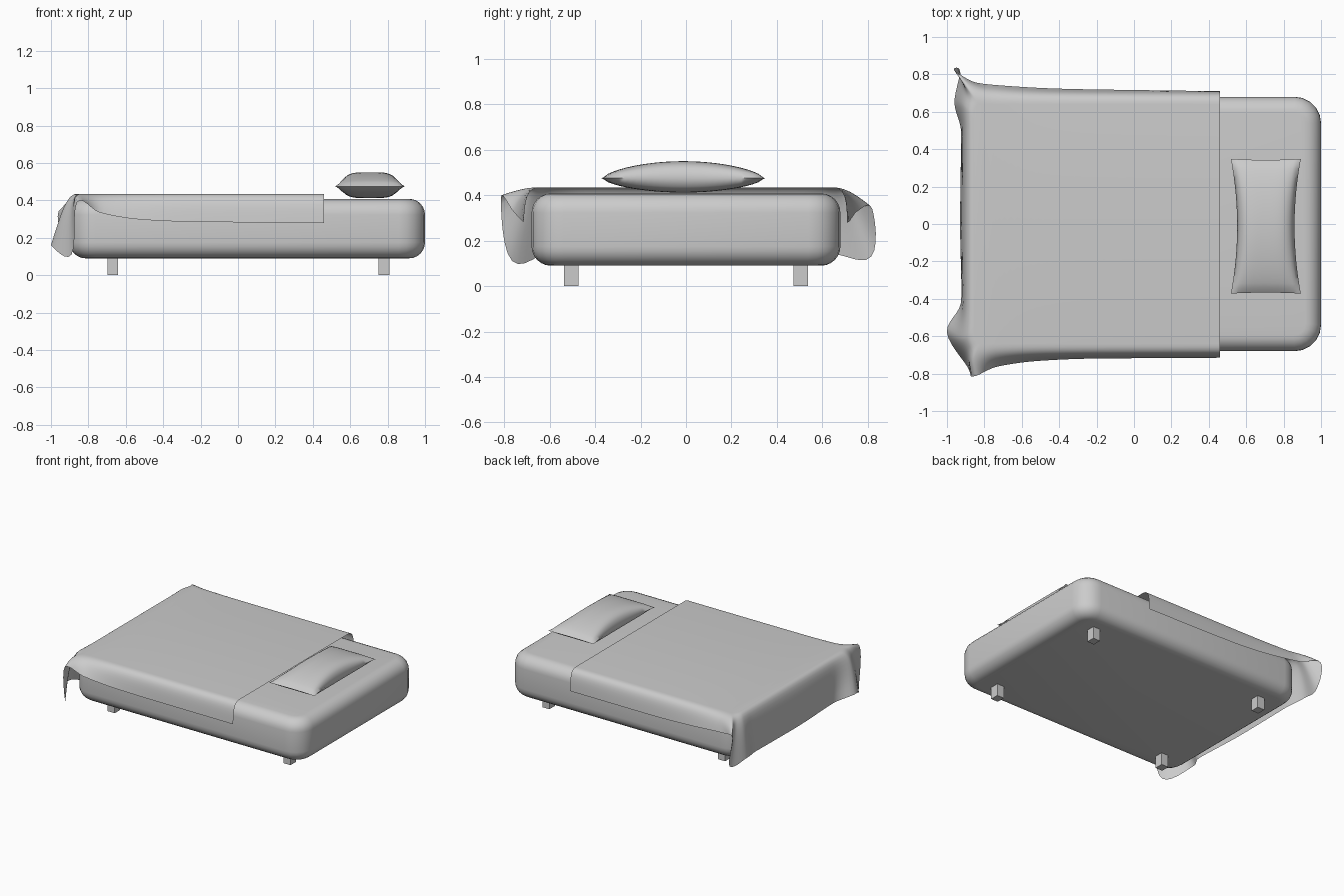
import bpy, bmesh
from mathutils import Vector

if "Cube" in bpy.data.objects:
    bpy.data.objects.remove(bpy.data.objects["Cube"], do_unlink=True)

grey = bpy.data.materials.new("plain grey")
grey.use_nodes = True
COLOR = (0.6, 0.6, 0.6, 1)
grey.diffuse_color = COLOR
grey.node_tree.nodes["Principled BSDF"].inputs["Base Color"].default_value = COLOR


def finish(name, bm, smooth=None):
    mesh = bpy.data.meshes.new(name)
    bm.to_mesh(mesh)
    bm.free()
    ob = bpy.data.objects.new(name, mesh)
    bpy.context.collection.objects.link(ob)
    mesh.materials.append(grey)
    if smooth:
        bpy.ops.object.select_all(action='DESELECT')
        ob.select_set(True)
        bpy.context.view_layer.objects.active = ob
        bpy.ops.object.shade_smooth_by_angle(angle=smooth)
    return ob


def box(center, size):
    bm = bmesh.new()
    bmesh.ops.create_cube(bm, size=1)
    for v in bm.verts:
        v.co = Vector(center) + v.co * Vector(size)
    return bm


# Mattress: rounded in plan, then softened along top and bottom
bm = box((0.05, 0, 0.25), Vector((1.9, 1.36, 0.32)))
for v in bm.verts:
    v.co.z = 0.09 if v.co.z < 0.25 else 0.408
upright = [e for e in bm.edges if abs(e.verts[0].co.z - e.verts[1].co.z) > 0.1]
bmesh.ops.bevel(bm, geom=upright, offset=0.14, segments=5, profile=0.5, affect='EDGES')
rims = [e for e in bm.edges if abs(e.verts[0].co.z - e.verts[1].co.z) < 0.01]
bmesh.ops.bevel(bm, geom=rims, offset=0.085, segments=6, profile=0.5, affect='EDGES')
finish("mattress", bm, 0.7)

# Legs
for x, end in ((-0.67, "foot"), (0.78, "head")):
    for y, side in ((-0.505, "right"), (0.505, "left")):
        ob = finish(f"{end}_leg_{side}", box((x, y, 0.055), (0.058, 0.064, 0.11)))

# Pillow: two bulging sheets sharing a pinched seam
bm = bmesh.new()
for side, bulge in ((1, 0.062), (-1, 0.05)):
    new = bmesh.ops.create_grid(bm, x_segments=20, y_segments=28, size=1)["verts"]
    for v in new:
        a, b = v.co.x, v.co.y
        puff = bulge * (1 - a ** 4) ** 0.6 * (1 - b * b) ** 0.85
        rim = 0.013 * (1 - a ** 8) ** 0.5 * (1 - b ** 8) ** 0.5
        v.co = (0.705 + 0.187 * a * (1 - 0.18 * (1 - b * b)),
                -0.012 + 0.36 * b * (1 - 0.015 * (1 - a * a)),
                0.475 + side * (puff + rim))
    if side < 0:
        bmesh.ops.reverse_faces(bm, faces=list({f for v in new for f in v.link_faces}))
bmesh.ops.remove_doubles(bm, verts=bm.verts, dist=0.0005)
finish("pillow", bm, 1.2)

# Blanket: each station is the top edge (x, y) and the hem below it (x, y, z)
TOP = 0.435
stations = [
    ((0.46, -0.64), (0.46, -0.715, 0.28)),
    ((-0.25, -0.64), (-0.25, -0.72, 0.285)),
    ((-0.55, -0.64), (-0.55, -0.735, 0.30)),
    ((-0.74, -0.64), (-0.74, -0.765, 0.335)),
    ((-0.82, -0.64), (-0.86, -0.815, 0.39)),
    ((-0.85, -0.62), (-0.89, -0.765, 0.11)),
    ((-0.86, -0.57), (-1.0, -0.58, 0.16)),
    ((-0.86, -0.42), (-0.925, -0.42, 0.13)),
    ((-0.86, 0), (-0.93, 0, 0.12)),
    ((-0.86, 0.48), (-0.925, 0.5, 0.12)),
    ((-0.86, 0.58), (-0.96, 0.65, 0.14)),
    ((-0.85, 0.62), (-0.93, 0.815, 0.13)),
    ((-0.82, 0.64), (-0.96, 0.82, 0.34)),
    ((-0.74, 0.64), (-0.84, 0.755, 0.33)),
    ((-0.55, 0.64), (-0.55, 0.73, 0.30)),
    ((-0.25, 0.64), (-0.25, 0.72, 0.285)),
    ((0.46, 0.64), (0.46, 0.71, 0.28)),
]


def spline(points, steps):
    """Smooth path through the points, with tangents limited by the short side."""
    def tangent(i):
        if i in (0, len(points) - 1):
            return Vector((0, 0, 0))
        a, b = points[i] - points[i - 1], points[i + 1] - points[i]
        return (a + b).normalized() * min(a.length, b.length)
    out = [points[0]]
    for i in range(len(points) - 1):
        p, q, m, n = points[i], points[i + 1], tangent(i), tangent(i + 1)
        for k in range(1, steps + 1):
            t = k / steps
            s = t * t * (3 - 2 * t)
            out.append(p.lerp(q, s) + m * (t * (1 - t) ** 2) - n * (t * t * (1 - t)))
    return out


edge = [Vector((*s[0], TOP)) for s in stations]
shoulder = [Vector((max(p.x, -0.82) if p.x > -0.8 else p.x - 0.055,
                    max(-0.705, min(0.705, p.y * 1.1)), TOP)) for p in edge]
hem = [Vector(s[1]) for s in stations]
rows = list(zip(*(spline(c, 6) for c in (edge, shoulder, hem))))

bm = bmesh.new()
grid = []
DROP = 10
for p, c, h in rows:
    low = c.lerp(h, 0.35)
    line = []
    for k in range(DROP + 1):
        t = k / DROP
        u = 1 - t
        line.append(bm.verts.new(p * u ** 3 + c * (3 * u * u * t) + low * (3 * u * t * t) + h * t ** 3))
    grid.append(line)
for a, b in zip(grid, grid[1:]):
    for k in range(DROP):
        bm.faces.new((a[k], a[k + 1], b[k + 1], b[k]))
# Flat top spanned between the two long edges
bm.faces.new([line[0] for line in grid])
bmesh.ops.recalc_face_normals(bm, faces=bm.faces)
top = max(bm.faces, key=lambda f: f.calc_area())
if top.normal.z < 0:
    bmesh.ops.reverse_faces(bm, faces=bm.faces)
finish("blanket", bm, 1.2)
